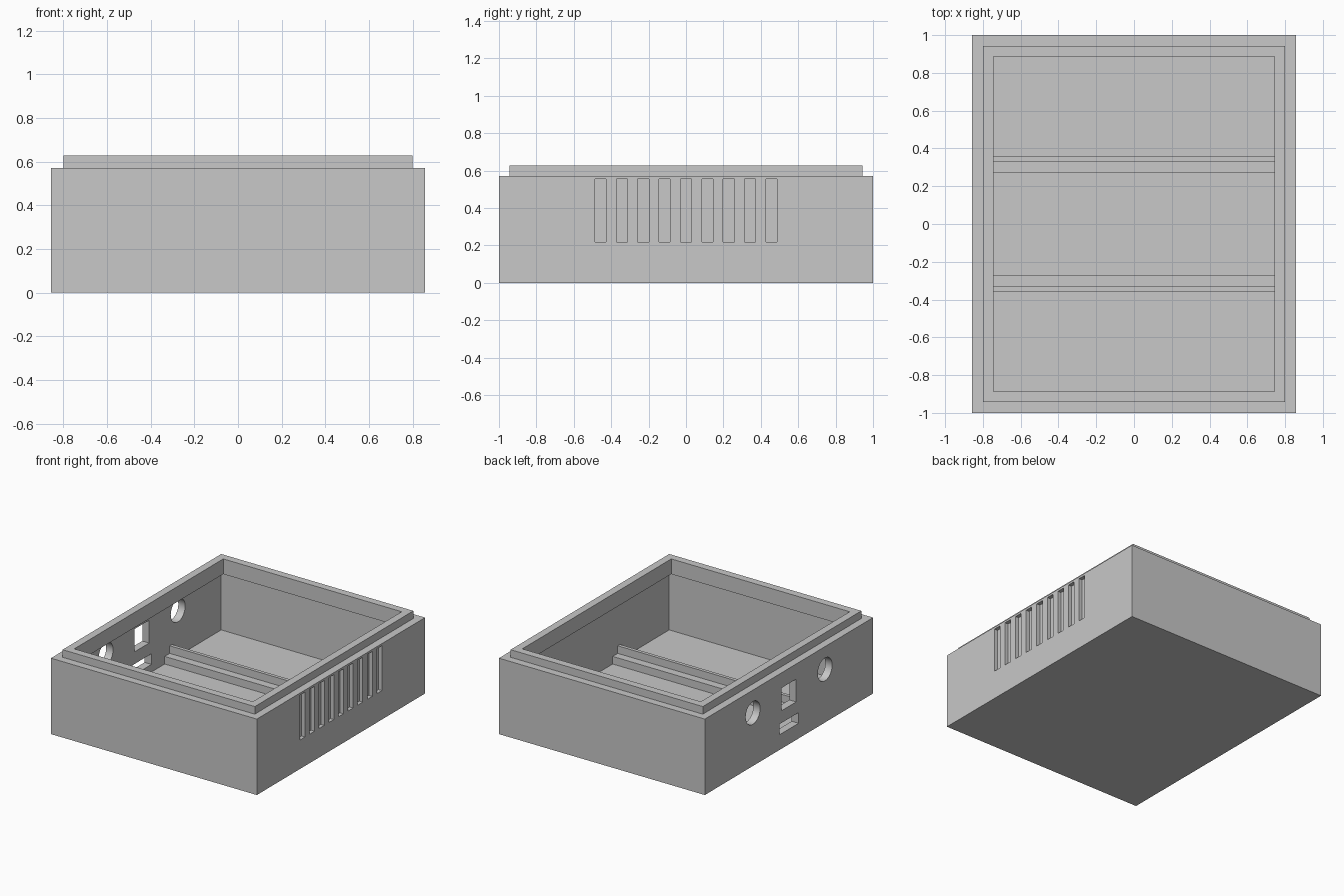
import bpy, bmesh, math
from mathutils import Matrix, Vector

if "Cube" in bpy.data.objects:
    bpy.data.objects.remove(bpy.data.objects["Cube"], do_unlink=True)

U = 2 / 35                      # design unit: wall, floor and lip thickness
OUT_X, OUT_Y = 15 * U, 17.5 * U
IN_X, IN_Y = OUT_X - U, OUT_Y - U
FLOOR, RIM = U, 10 * U

grey = bpy.data.materials.new("plain grey")
grey.use_nodes = True
grey.diffuse_color = (0.58, 0.58, 0.58, 1)
grey.node_tree.nodes["Principled BSDF"].inputs["Base Color"].default_value = grey.diffuse_color


def add_box(bm, x, y, z):
    """Add a box spanning the given (low, high) ranges."""
    size = Vector((x[1] - x[0], y[1] - y[0], z[1] - z[0]))
    mid = Vector((sum(x) / 2, sum(y) / 2, sum(z) / 2))
    bmesh.ops.create_cube(bm, size=1, matrix=Matrix.Translation(mid) @ Matrix.Diagonal(size.to_4d()))


def make_object(name, bm):
    mesh = bpy.data.meshes.new(name)
    bm.to_mesh(mesh)
    bm.free()
    obj = bpy.data.objects.new(name, mesh)
    bpy.context.collection.objects.link(obj)
    mesh.materials.append(grey)
    return obj


def block(name, half_x, half_y, z):
    """Make a centred rectangular block."""
    bm = bmesh.new()
    add_box(bm, (-half_x, half_x), (-half_y, half_y), z)
    return make_object(name, bm)


def cut(obj, cutter):
    """Subtract the cutter, then remove it."""
    cutter.hide_render = True
    mod = obj.modifiers.new("cut", "BOOLEAN")
    mod.operation, mod.solver, mod.object = "DIFFERENCE", "EXACT", cutter
    bpy.context.view_layer.objects.active = obj
    bpy.ops.object.modifier_apply(modifier=mod.name)
    bpy.data.objects.remove(cutter, do_unlink=True)


# Case body: solid block hollowed out to a thin shell
body = block("case_body", OUT_X, OUT_Y, (0, RIM))
cut(body, block("cavity_cutter", IN_X, IN_Y, (FLOOR, RIM + U)))

# Blind vent slots on the +x side
bm = bmesh.new()
for i in range(-4, 5):
    y = i * 2 * U
    add_box(bm, (OUT_X - U / 2, OUT_X + U), (y - 0.03, y + 0.03), (0.218, 0.556))
cut(body, make_object("vent_cutter", bm))

# Port openings through the -x wall: two round, one square, one flat
bm = bmesh.new()
wall = (-OUT_X - U, -IN_X + U)
add_box(bm, wall, (-1.5 * U, 1.5 * U), (5 * U, 8 * U))
add_box(bm, wall, (-2 * U, 2 * U), (2 * U, 3.4 * U))
for y in (-7.5 * U, 7.5 * U):
    place = Matrix.Translation((sum(wall) / 2, y, 7 * U)) @ Matrix.Rotation(math.pi / 2, 4, "Y")
    bmesh.ops.create_cone(bm, cap_ends=True, segments=48, radius1=1.5 * U, radius2=1.5 * U,
                          depth=wall[1] - wall[0], matrix=place)
cut(body, make_object("port_cutter", bm))

# Lip lining the top of the walls and rising above the rim
lip = block("lid_lip", IN_X, IN_Y, (RIM - U, RIM + U))
cut(lip, block("lip_cutter", IN_X - U, IN_Y - U, (RIM - 2 * U, RIM + 2 * U)))

# Stepped board rails across the floor: low ledge inside, thin tall stop outside
for name, side in (("front_rail", -1), ("back_rail", 1)):
    bm = bmesh.new()
    profile = [(0.271, FLOOR), (0.357, FLOOR), (0.357, 3 * U),
               (0.331, 3 * U), (0.331, 2 * U), (0.271, 2 * U)]
    face = bm.faces.new([bm.verts.new((-IN_X, side * y, z)) for y, z in profile])
    new = bmesh.ops.extrude_face_region(bm, geom=[face])["geom"]
    bmesh.ops.translate(bm, vec=(2 * IN_X, 0, 0),
                        verts=[v for v in new if isinstance(v, bmesh.types.BMVert)])
    bmesh.ops.recalc_face_normals(bm, faces=bm.faces)
    make_object(name, bm)

# Smooth the round holes, keep every edge sharp
bpy.ops.object.select_all(action="DESELECT")
body.select_set(True)
bpy.context.view_layer.objects.active = body
bpy.ops.object.shade_smooth_by_angle(angle=math.radians(30))
